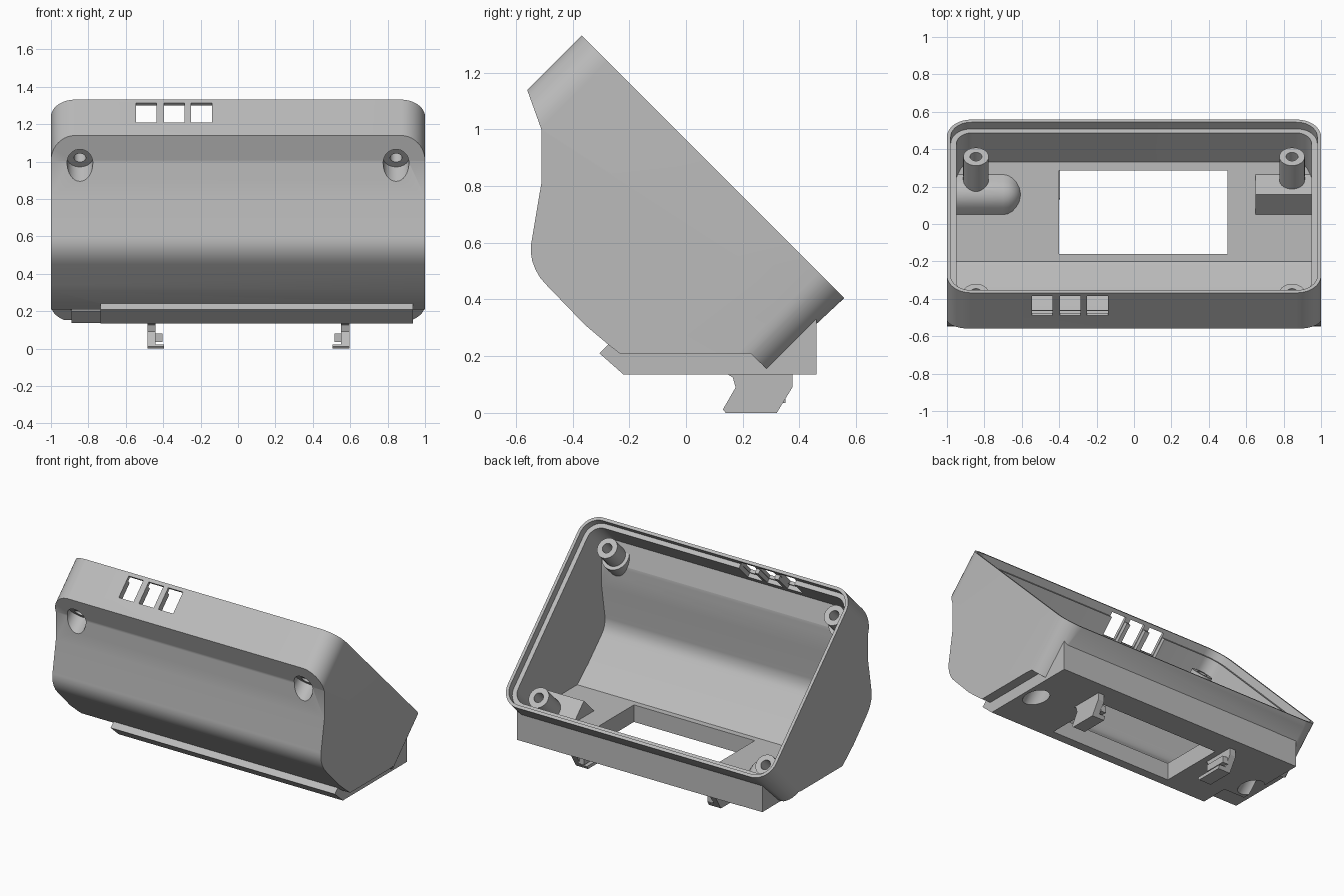
import bpy, bmesh, math
from mathutils import Matrix

if "Cube" in bpy.data.objects:
    bpy.data.objects.remove(bpy.data.objects["Cube"])

grey = bpy.data.materials.new("light grey plastic")
grey.diffuse_color = (0.5, 0.5, 0.5, 1)
grey.use_nodes = True
grey.node_tree.nodes["Principled BSDF"].inputs["Base Color"].default_value = grey.diffuse_color

R = math.sqrt(0.5)
# side frame: local (a, b, c) -> y, z, x
SIDE = Matrix(((0, 0, 1, 0), (1, 0, 0, 0), (0, 1, 0, 0), (0, 0, 0, 1)))
# frame of the tilted open face: x, down the slope, outward normal
FACE = Matrix(((1, 0, 0, 0), (0, R, R, 0.095), (0, -R, R, 0.868), (0, 0, 0, 1)))
HALF = 0.655


def prism(name, pts, lo, hi, frame):
    """Extrude a 2D outline between lo and hi in the given frame."""
    bm = bmesh.new()
    bot = [bm.verts.new((p[0], p[1], lo)) for p in pts]
    top = [bm.verts.new((p[0], p[1], hi)) for p in pts]
    bm.faces.new(bot[::-1])
    bm.faces.new(top)
    n = len(pts)
    for i in range(n):
        j = (i + 1) % n
        bm.faces.new((bot[i], bot[j], top[j], top[i]))
    bm.transform(frame)
    bmesh.ops.recalc_face_normals(bm, faces=bm.faces)
    me = bpy.data.meshes.new(name)
    bm.to_mesh(me)
    bm.free()
    me.materials.append(grey)
    ob = bpy.data.objects.new(name, me)
    bpy.context.collection.objects.link(ob)
    return ob


def rect(x0, x1, y0, y1):
    return [(x0, y0), (x1, y0), (x1, y1), (x0, y1)]


def round_rect(inset, r, steps=10):
    w, h = 1 - inset, HALF - inset
    pts = []
    for k, (sx, sy) in enumerate([(1, 1), (-1, 1), (-1, -1), (1, -1)]):
        for i in range(steps + 1):
            a = math.pi / 2 * (k + i / steps)
            pts.append((sx * (w - r) + r * math.cos(a), sy * (h - r) + r * math.sin(a)))
    return pts


def circle(x, y, r, n=32):
    return [(x + r * math.cos(2 * math.pi * i / n), y + r * math.sin(2 * math.pi * i / n))
            for i in range(n)]


def apply_mod(ob, mod):
    bpy.context.view_layer.objects.active = ob
    bpy.ops.object.modifier_apply(modifier=mod.name)


def combine(ob, other, op):
    m = ob.modifiers.new("bool", 'BOOLEAN')
    m.operation, m.solver, m.object = op, 'EXACT', other
    apply_mod(ob, m)
    bpy.data.objects.remove(other)


def bevel(ob, width, seg):
    m = ob.modifiers.new("bevel", 'BEVEL')
    m.width, m.segments = width, seg
    apply_mod(ob, m)


# outer housing: side profile clipped by the rounded tilted block
outer = [(-0.368, 1.331), (-0.56, 1.139), (-0.51, 1.0), (-0.51, 0.81), (-0.546, 0.595),
         (-0.547, 0.565), (-0.542, 0.535), (-0.531, 0.506), (-0.514, 0.476), (-0.49, 0.449),
         (-0.357, 0.311), (-0.273, 0.24), (-0.234, 0.21), (0.228, 0.21), (0.287, 0.152),
         (0.558, 0.405)]
housing = prism("housing", outer, -1, 1, SIDE)
combine(housing, prism("block", round_rect(0, 0.13), -1.5, 0.2, FACE), 'INTERSECT')

# base with back plate and front ledge, plus its shorter left end
base = [(-0.27, 0.245), (-0.305, 0.21), (-0.22, 0.135), (0.46, 0.135), (0.46, 0.33), (0.25, 0.24)]
combine(housing, prism("base", base, -0.735, 0.935, SIDE), 'UNION')
end = [(-0.1, 0.23), (-0.1, 0.2), (-0.03, 0.136), (0.459, 0.136), (0.459, 0.328), (0.25, 0.235)]
combine(housing, prism("base_end", end, -0.89, -0.7, SIDE), 'UNION')

# cavity, leaving screw posts and corner bosses standing
inner = [(-0.5, 1.6), (-0.5, 1.13), (-0.46, 0.99), (-0.46, 0.81), (-0.496, 0.59), (-0.495, 0.565),
         (-0.49, 0.54), (-0.48, 0.515), (-0.465, 0.495), (-0.445, 0.475), (-0.32, 0.352),
         (-0.2, 0.25), (0.9, 0.25), (0.9, 1.6)]
cavity = prism("cavity", inner, -0.97, 0.97, SIDE)
combine(cavity, prism("cavity_block", round_rect(0.05, 0.085), -1.4, 0.1, FACE), 'INTERSECT')
V = HALF - 0.14
for sx in (-1, 1):
    for sv in (-1, 1):
        combine(cavity, prism("post", circle(sx * 0.845, sv * V, 0.068), -0.9, -0.14, FACE), 'DIFFERENCE')
    combine(cavity, prism("seat", circle(sx * 0.845, -V, 0.092), -0.9, -0.265, FACE), 'DIFFERENCE')
combine(cavity, prism("right_boss", rect(0.65, 1.1, 0.405, 0.8), -0.9, -0.317, FACE), 'DIFFERENCE')
left_boss = prism("left_boss", rect(-1.2, -0.6, 0.405, 0.9), -0.9, -0.317, FACE)
bevel(left_boss, 0.1, 6)
combine(cavity, left_boss, 'DIFFERENCE')
combine(housing, cavity, 'DIFFERENCE')

# stepped rim
combine(housing, prism("rim_step", round_rect(0.02, 0.11), -0.05, 0.1, FACE), 'DIFFERENCE')

# screw holes with counterbores
for sx in (-1, 1):
    for sv, seat in ((-1, -0.3), (1, -0.37)):
        combine(housing, prism("bore", circle(sx * 0.845, sv * V, 0.069), -0.8, seat, FACE), 'DIFFERENCE')
        combine(housing, prism("hole", circle(sx * 0.845, sv * V, 0.032), -0.6, -0.1, FACE), 'DIFFERENCE')

# three button slots in the upper wall with pockets behind them
for x0, x1 in ((-0.545, -0.435), (-0.395, -0.285), (-0.25, -0.14)):
    combine(housing, prism("slot", rect(x0, x1, -0.75, -0.6), -0.173, -0.024, FACE), 'DIFFERENCE')
    combine(housing, prism("pocket", rect(x0 - 0.004, x1 + 0.004, -0.633, -0.56), -0.185, 0.05, FACE),
            'DIFFERENCE')

# large opening through the floor
combine(housing, prism("opening", rect(-0.16, 0.285, 0.05, 0.34), -0.4, 0.5, SIDE), 'DIFFERENCE')

# hooked clips under the base, mirrored about the opening
clip = [(0.13, 0.012), (0.14, 0), (0.32, 0), (0.375, 0.09), (0.375, 0.14), (0.14, 0.14),
        (0.165, 0.125), (0.175, 0.09)]
foot = [(0.13, 0.012), (0.14, 0), (0.32, 0), (0.333, 0.022), (0.137, 0.022)]
tooth = rect(0.2, 0.35, 0.035, 0.08)


def span(s, a, b):
    return sorted((0.055 + s * a, 0.055 + s * b))


clips = []
for s, side in ((-1, "left"), (1, "right")):
    clips.append(prism(side + "_clip_stem", clip, *span(s, 0.495, 0.54), SIDE))
    clips.append(prism(side + "_clip_foot", foot, *span(s, 0.45, 0.5), SIDE))
    clips.append(prism(side + "_clip_tooth", tooth, *span(s, 0.46, 0.5), SIDE))

# soft shading on the curved walls, sharp edges kept
for ob in [housing] + clips:
    bpy.ops.object.select_all(action='DESELECT')
    ob.select_set(True)
    bpy.context.view_layer.objects.active = ob
    bpy.ops.object.shade_smooth_by_angle(angle=math.radians(25))
